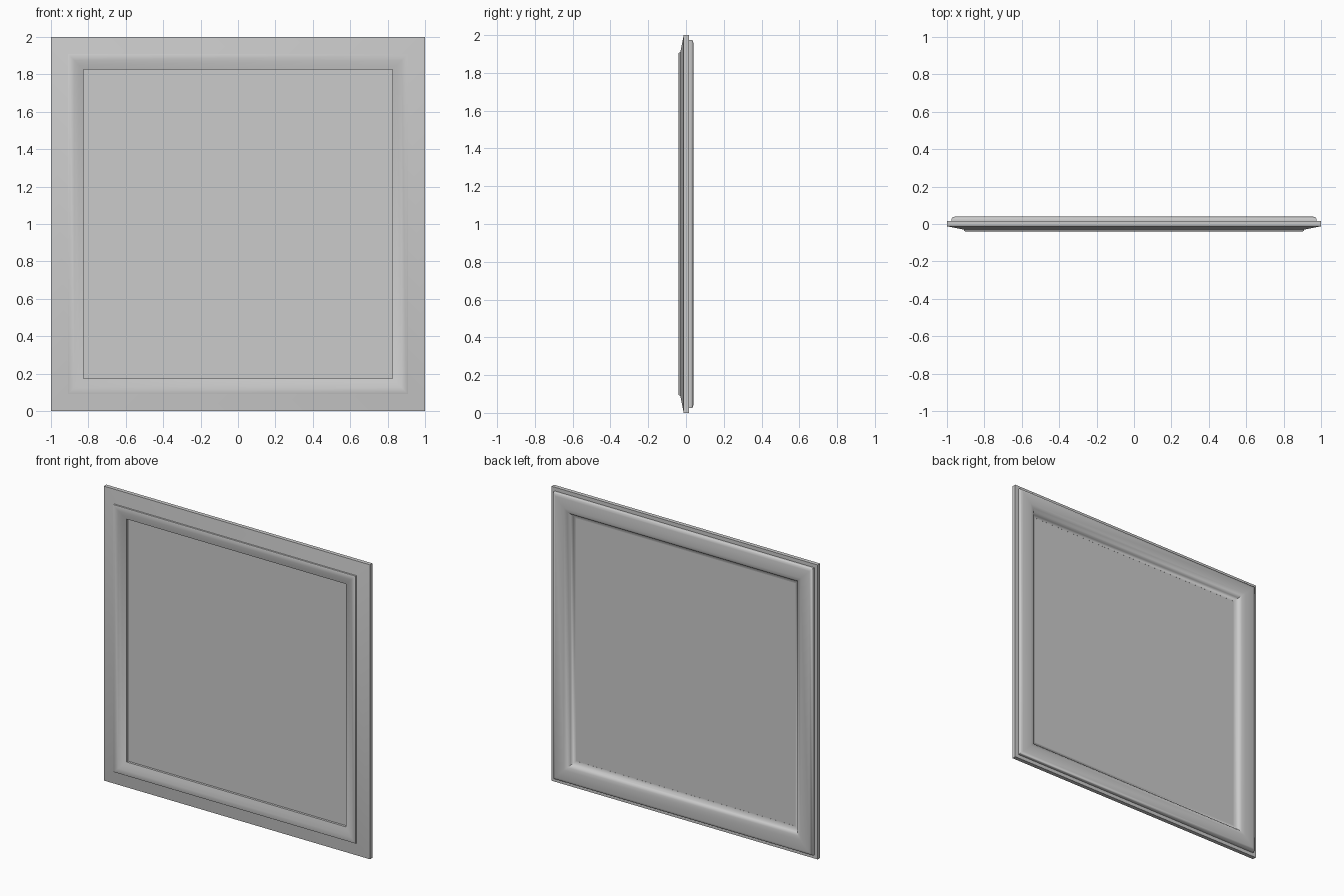
import bpy, bmesh

if "Cube" in bpy.data.objects:
    bpy.data.objects.remove(bpy.data.objects["Cube"])

CZ = 1.0  # height of the centre


def smooth(obj, angle):
    bpy.ops.object.select_all(action='DESELECT')
    obj.select_set(True)
    bpy.context.view_layer.objects.active = obj
    bpy.ops.object.shade_smooth_by_angle(angle=angle)


def square_ring(name, profile):
    """Sweep a closed (half_width, y) profile around a mitred square."""
    bm = bmesh.new()
    corners = ((-1, -1), (1, -1), (1, 1), (-1, 1))
    rings = [[bm.verts.new((sx * r, y, CZ + sz * r)) for r, y in profile]
             for sx, sz in corners]
    n = len(profile)
    for i in range(4):
        a, b = rings[i], rings[(i + 1) % 4]
        for j in range(n):
            k = (j + 1) % n
            bm.faces.new((a[j], b[j], b[k], a[k]))
    bmesh.ops.recalc_face_normals(bm, faces=bm.faces)
    mesh = bpy.data.meshes.new(name)
    bm.to_mesh(mesh)
    bm.free()
    obj = bpy.data.objects.new(name, mesh)
    bpy.context.collection.objects.link(obj)
    return obj


# Moulded frame: flange, sloped front, raised inner bead, rounded back
frame = square_ring("frame", [
    (1.0, 0.015), (1.0, -0.012),                        # outer edge
    (0.91, -0.030), (0.908, -0.037), (0.90, -0.040),    # front slope and step
    (0.875, -0.036), (0.85, -0.028), (0.825, -0.018),   # inner bead
    (0.825, 0.003), (0.842, 0.006),                     # rebate
    (0.852, 0.020), (0.868, 0.034), (0.89, 0.040),      # rounded back
    (0.955, 0.040), (0.97, 0.036), (0.975, 0.028), (0.975, 0.015),
])
smooth(frame, 0.85)

# Flat centre panel
bpy.ops.mesh.primitive_cube_add(size=1, location=(0, 0, CZ))
panel = bpy.context.object
panel.name = "panel"
panel.scale = (1.654, 0.005, 1.654)
bpy.ops.object.transform_apply(location=False, rotation=False, scale=True)
